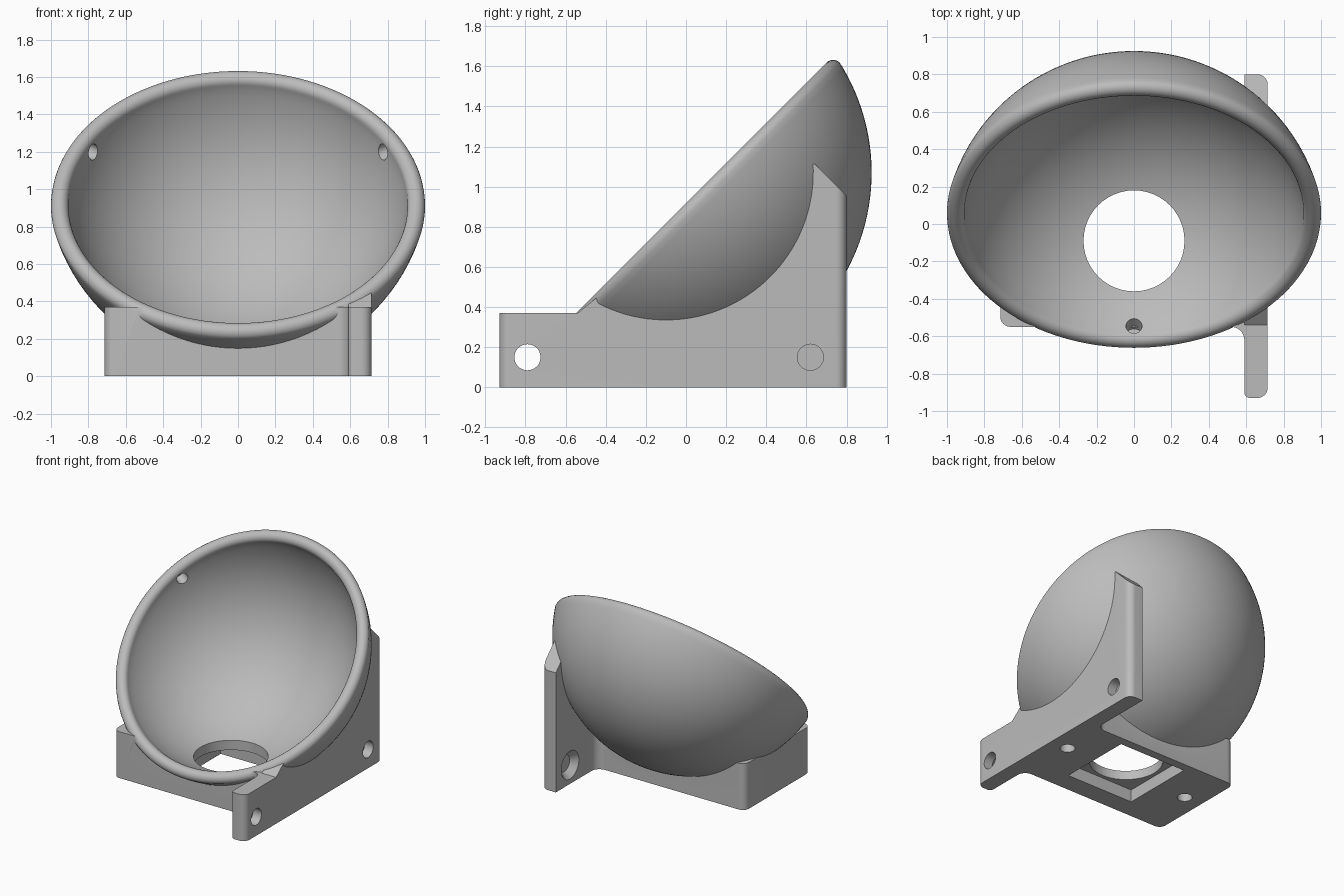
import bpy, bmesh
from math import sin, cos, pi, sqrt, atan2, radians
from mathutils import Vector, Matrix

cube = bpy.data.objects.get("Cube")
if cube:
    bpy.data.objects.remove(cube, do_unlink=True)

gray = bpy.data.materials.new("plain gray")
gray.use_nodes = True
gray.diffuse_color = (0.5, 0.5, 0.5, 1)
gray.node_tree.nodes["Principled BSDF"].inputs["Base Color"].default_value = (0.5, 0.5, 0.5, 1)

# Shared dimensions
CENTRE = Vector((0, -0.1, 1.07))      # centre of the bowl sphere
TILT = Matrix.Rotation(radians(45), 4, 'X')
R_OUT, R_IN, RIM, TUBE, DROP = 1.025, 0.935, 0.953, 0.047, -0.225
SIDE = 0.715                          # half width of the base
HOLE_Y = -0.09


def finish(bm, name):
    bmesh.ops.recalc_face_normals(bm, faces=bm.faces)
    mesh = bpy.data.meshes.new(name)
    bm.to_mesh(mesh)
    bm.free()
    mesh.materials.append(gray)
    obj = bpy.data.objects.new(name, mesh)
    bpy.context.collection.objects.link(obj)
    return obj


def prism(name, points, offset, rounded=()):
    """Extrude a flat outline; round vertical edges as (test, radius) pairs."""
    bm = bmesh.new()
    face = bm.faces.new([bm.verts.new(p) for p in points])
    ext = bmesh.ops.extrude_face_region(bm, geom=[face])
    moved = [v for v in ext["geom"] if isinstance(v, bmesh.types.BMVert)]
    bmesh.ops.translate(bm, verts=moved, vec=offset)
    bmesh.ops.recalc_face_normals(bm, faces=bm.faces)
    for test, radius in rounded:
        edges = [e for e in bm.edges
                 if (e.verts[0].co - e.verts[1].co).xy.length < 1e-4 and test(e.verts[0].co)]
        bmesh.ops.bevel(bm, geom=edges, offset=radius, segments=8, profile=0.5, affect='EDGES')
    return finish(bm, name)


def rod(start, end, r1, r2=None):
    """Round cutter between two points."""
    start, end = Vector(start), Vector(end)
    d = end - start
    bm = bmesh.new()
    turn = d.to_track_quat('Z', 'Y').to_matrix().to_4x4()
    bmesh.ops.create_cone(bm, cap_ends=True, segments=48, radius1=r1,
                          radius2=r1 if r2 is None else r2, depth=d.length,
                          matrix=Matrix.Translation((start + end) / 2) @ turn)
    return finish(bm, "cutter")


def combine(obj, other, operation='DIFFERENCE'):
    mod = obj.modifiers.new("boolean", 'BOOLEAN')
    mod.object, mod.operation, mod.solver = other, operation, 'EXACT'
    graph = bpy.context.evaluated_depsgraph_get()
    graph.update()
    mesh = bpy.data.meshes.new_from_object(obj.evaluated_get(graph))
    obj.modifiers.clear()
    obj.data = mesh
    bpy.data.objects.remove(other, do_unlink=True)


# Bowl: revolved shell with a rounded rim
def arc(radius, end_r, n=40):
    stop = atan2(end_r, -DROP)
    return [(radius * sin(stop * i / n), -radius * cos(stop * i / n)) for i in range(n + 1)]


outer = arc(R_OUT, sqrt(R_OUT ** 2 - DROP ** 2))[:-1]
inner = arc(R_IN, sqrt(R_IN ** 2 - DROP ** 2))[:-1]
lip = [(RIM + TUBE * cos(pi * i / 12), DROP + TUBE * sin(pi * i / 12)) for i in range(13)]
bm = bmesh.new()
verts = [bm.verts.new((r, 0, z)) for r, z in outer + lip + inner[::-1]]
edges = [bm.edges.new(pair) for pair in zip(verts, verts[1:])]
bmesh.ops.spin(bm, geom=verts + edges, cent=(0, 0, 0), axis=(0, 0, 1),
               angle=2 * pi, steps=128, use_merge=True)
bmesh.ops.remove_doubles(bm, verts=bm.verts, dist=1e-4)
bmesh.ops.transform(bm, verts=bm.verts, matrix=Matrix.Translation(CENTRE) @ TILT)
bowl = finish(bm, "bowl")

# Three blind sockets inside the rim
place = Matrix.Translation(CENTRE) @ TILT
for k in range(3):
    a = radians(-90 + 120 * k)
    radial = Vector((cos(a), sin(a), 0))
    low = Vector((0, 0, DROP - 0.04))
    combine(bowl, rod(place @ (radial * 0.8 + low), place @ (radial * 0.96 + low), 0.043))

# Base block with rounded free corners and fillets beside the side plate
outline = [(-SIDE, -0.55), (0.59, -0.55), (0.59, -0.66), (0.66, -0.66),
           (0.66, 0.42), (0.59, 0.42), (0.59, 0.28), (-SIDE, 0.28)]
base = prism("base", [(x, y, 0) for x, y in outline], (0, 0, 0.37),
             [(lambda c: c.x < -0.7, 0.055),
              (lambda c: abs(c.x - 0.59) < 0.01 and -0.6 < c.y < 0.3, 0.07)])

# Side plate with a front arm and a tall rear post
profile = [(-0.93, 0), (0.8, 0), (0.8, 0.955), (0.64, 1.115), (0.3, 0.8),
           (-0.1, 0.55), (-0.43, 0.46), (-0.54, 0.37), (-0.93, 0.37)]
plate = prism("side_plate", [(0.59, y, z) for y, z in profile], (SIDE - 0.59, 0, 0),
              [(lambda c: (c.y > 0.79 or c.y < -0.92) and c.x > 0.7, 0.055),
               (lambda c: c.y < -0.92 and c.x < 0.6, 0.03)])
combine(base, plate, 'UNION')

# Hollow the base to seat the bowl
bm = bmesh.new()
bmesh.ops.create_uvsphere(bm, u_segments=96, v_segments=64, radius=0.985,
                          matrix=Matrix.Translation(CENTRE))
combine(base, finish(bm, "cutter"))

# Central opening, square pocket underneath
for part in (base, bowl):
    combine(part, rod((0, HOLE_Y, -0.1), (0, HOLE_Y, 0.6), 0.27))
    h = 0.3
    square = [(-h, HOLE_Y - h, -0.1), (h, HOLE_Y - h, -0.1),
              (h, HOLE_Y + h, -0.1), (-h, HOLE_Y + h, -0.1)]
    combine(part, prism("cutter", square, (0, 0, 0.2)))

# Mounting holes: two blind below, two countersunk through the plate
for x in (-0.56, 0.56):
    combine(base, rod((x, HOLE_Y, -0.1), (x, HOLE_Y, 0.17), 0.055))
for y in (-0.79, 0.62):
    combine(base, rod((0.5, y, 0.15), (0.8, y, 0.15), 0.065))
    combine(base, rod((0.58, y, 0.15), (0.64, y, 0.15), 0.12, 0.065))

# Join into one solid and shade
base.name = "bowl_stand"
combine(base, bowl, 'UNION')
bpy.ops.object.select_all(action='DESELECT')
base.select_set(True)
bpy.context.view_layer.objects.active = base
bpy.ops.object.shade_smooth_by_angle(angle=radians(30))
